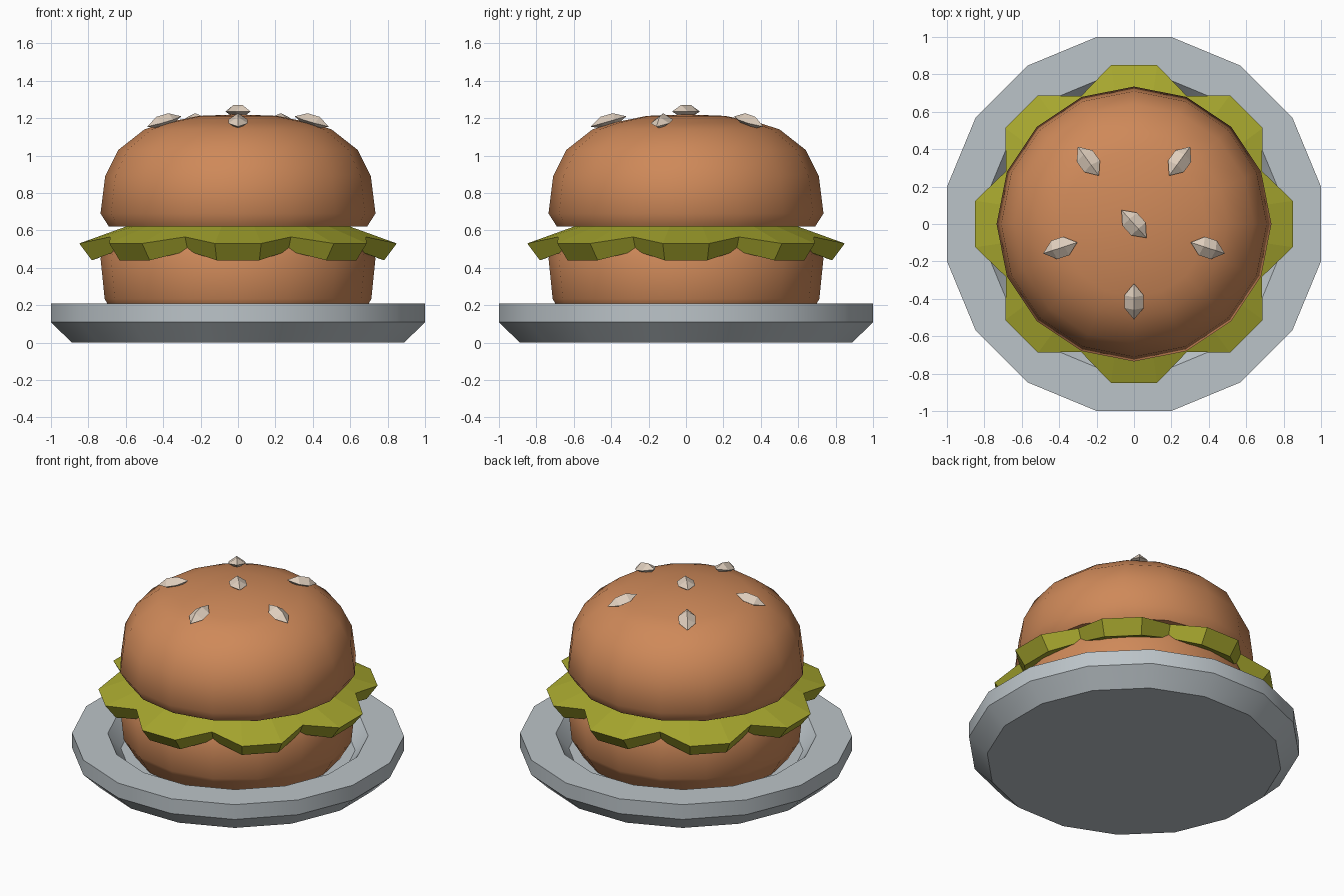
import bpy, bmesh, math
from mathutils import Matrix, Vector

if "Cube" in bpy.data.objects:
    bpy.data.objects.remove(bpy.data.objects["Cube"])


def material(name, rgb):
    m = bpy.data.materials.new(name)
    m.diffuse_color = (*rgb, 1)
    m.use_nodes = True
    m.node_tree.nodes["Principled BSDF"].inputs["Base Color"].default_value = m.diffuse_color
    return m


BUN = material("toasted bun", (0.62, 0.25, 0.10))
GREEN = material("lettuce green", (0.39, 0.39, 0.028))
GREY = material("plate grey", (0.50, 0.55, 0.58))
SEED = material("sesame cream", (0.74, 0.62, 0.51))


def loft(name, rings, mat, smooth_angle=None):
    """Skin closed rings of equal length; a one-point ring makes a pole, other ends are capped."""
    bm = bmesh.new()
    rows = [[bm.verts.new(p) for p in ring] for ring in rings]
    for a, b in zip(rows, rows[1:]):
        n = max(len(a), len(b))
        for i in range(n):
            j = (i + 1) % n
            if len(a) == 1:
                bm.faces.new((a[0], b[j], b[i]))
            elif len(b) == 1:
                bm.faces.new((a[i], a[j], b[0]))
            else:
                bm.faces.new((a[i], a[j], b[j], b[i]))
    for row in (rows[0], rows[-1]):
        if len(row) > 2:
            bm.faces.new(row)
    bmesh.ops.recalc_face_normals(bm, faces=bm.faces)
    me = bpy.data.meshes.new(name)
    bm.to_mesh(me)
    bm.free()
    me.materials.append(mat)
    ob = bpy.data.objects.new(name, me)
    bpy.context.collection.objects.link(ob)
    if smooth_angle:
        bpy.ops.object.select_all(action='DESELECT')
        ob.select_set(True)
        bpy.context.view_layer.objects.active = ob
        bpy.ops.object.shade_smooth_by_angle(angle=math.radians(smooth_angle))
    return ob


def circle(r, z, n=16, turn=0.0):
    if r == 0:
        return [(0, 0, z)]
    return [(r * math.cos(math.tau * i / n + turn), r * math.sin(math.tau * i / n + turn), z)
            for i in range(n)]


# plate: raised flat rim around a sunken floor
half = math.pi / 16
loft("plate", [circle(r, z, turn=half) for r, z in
               [(0.907, 0), (1.0196, 0.11), (1.0196, 0.21), (0.80, 0.21), (0.72, 0.11)]], GREY, 30)

# buns
loft("bottom_bun", [circle(r, z) for r, z in
                    [(0.64, 0.11), (0.70, 0.21), (0.713, 0.235), (0.735, 0.45), (0.70, 0.53)]], BUN, 50)
loft("top_bun", [circle(r, z) for r, z in
                 [(0.69, 0.62), (0.735, 0.69), (0.71, 0.89), (0.64, 1.03), (0.50, 1.14),
                  (0.39, 1.175), (0.21, 1.212), (0, 1.22)]], BUN, 50)


# lettuce: eight drooping lobes, each with two outer corners and a valley between
def frill(lobe, valley):
    pts = []
    for k in range(8):
        for deg, (r, z) in ((-8.3, lobe), (8.3, lobe), (22.5, valley)):
            a = math.radians(45 * k + deg)
            pts.append((r * math.cos(a), r * math.sin(a), z))
    return pts


loft("lettuce", [frill((0.56, 0.53), (0.56, 0.53)), frill((0.79, 0.44), (0.70, 0.49)),
                 frill((0.858, 0.53), (0.74, 0.565)), frill((0.60, 0.622), (0.60, 0.622))], GREEN)


# sesame seeds: pointed, ridged grains lying on the bun
def seed(name, loc, turn, tilt):
    mat = (Matrix.Translation(loc) @ Matrix.Rotation(turn, 4, 'Z')
           @ Matrix.Rotation(tilt, 4, 'Y'))
    rings = [[(-0.1, 0, 0)]]
    for x in (-0.035, 0.035):
        rings.append([(x, 0.052, 0), (x, 0, 0.036), (x, -0.052, 0), (x, 0, -0.03)])
    rings.append([(0.1, 0, 0)])
    loft(name, [[mat @ Vector(p) for p in ring] for ring in rings], SEED)


seed("seed_centre", (0, 0, 1.235), math.radians(-48), 0)
for k in range(5):
    a = math.radians(54 + 72 * k)
    seed(f"seed_{k + 1}", (0.415 * math.cos(a), 0.415 * math.sin(a), 1.182), a, math.radians(16))
